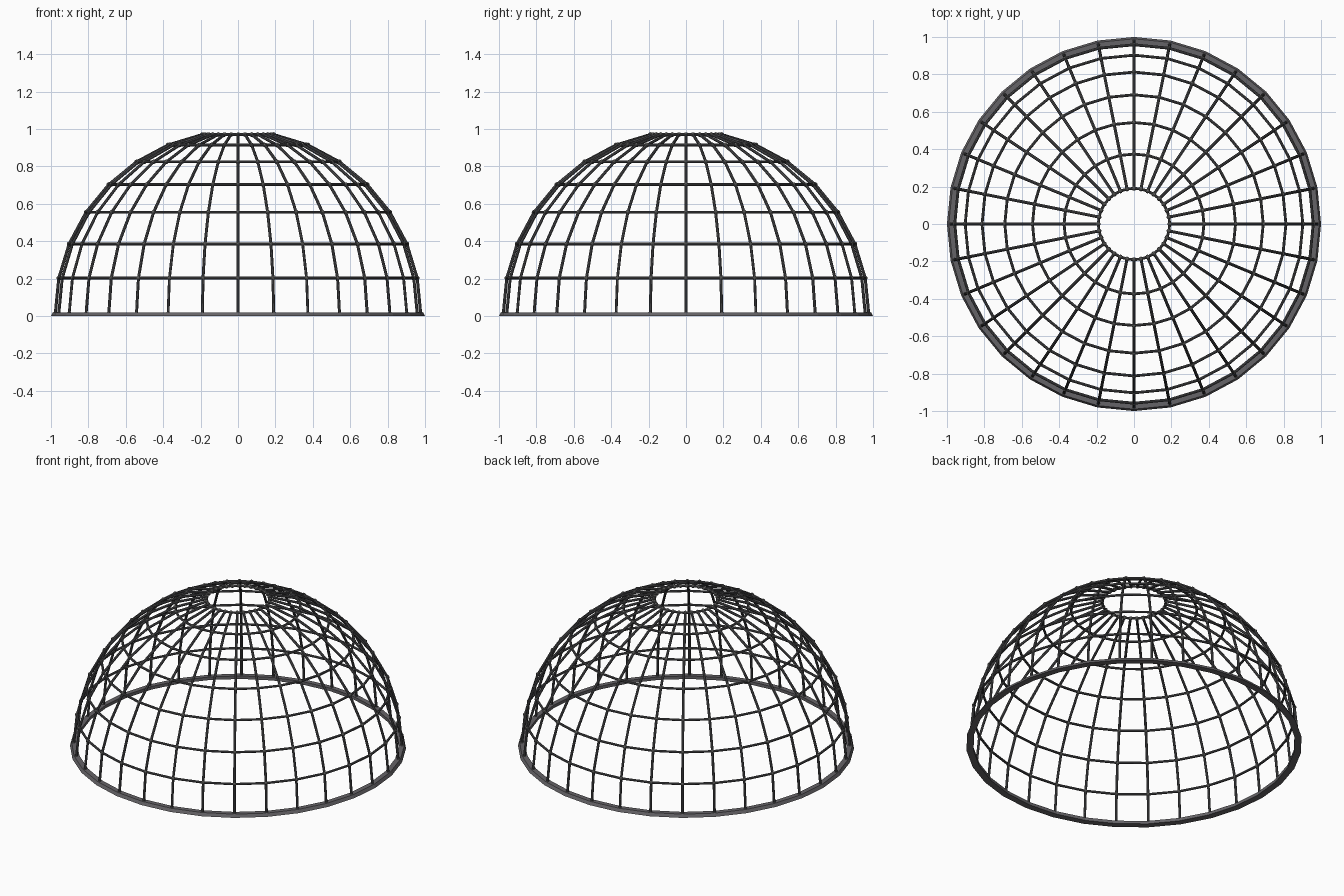
import bpy, bmesh, math
from mathutils import Vector, Matrix

if "Cube" in bpy.data.objects:
    bpy.data.objects.remove(bpy.data.objects["Cube"])

SIDES, LEVELS, STEP = 32, 8, math.radians(11.25)
RADIUS, BASE_Z = 0.977, 0.012


def material(name, colour):
    m = bpy.data.materials.new(name)
    m.diffuse_color = (*colour, 1)
    m.use_nodes = True
    m.node_tree.nodes["Principled BSDF"].inputs["Base Color"].default_value = m.diffuse_color
    return m


def finish(name, bm, mat):
    me = bpy.data.meshes.new(name)
    bmesh.ops.recalc_face_normals(bm, faces=bm.faces)
    bm.to_mesh(me)
    bm.free()
    me.materials.append(mat)
    ob = bpy.data.objects.new(name, me)
    bpy.context.collection.objects.link(ob)


def node(level, i):
    a, h = i * STEP, level * STEP
    return Vector((RADIUS * math.cos(h) * math.cos(a),
                   RADIUS * math.cos(h) * math.sin(a),
                   RADIUS * math.sin(h) + BASE_Z))


def bar(bm, a, b, r):
    d = b - a
    m = Matrix.Translation((a + b) / 2) @ d.to_track_quat('Z', 'Y').to_matrix().to_4x4()
    bmesh.ops.create_cone(bm, cap_ends=True, segments=8, radius1=r, radius2=r,
                          depth=d.length, matrix=m)


bar_mat = material("dark grey bars", (0.085, 0.085, 0.09))
joint_mat = material("grey joints", (0.12, 0.12, 0.115))
base_mat = material("grey base", (0.13, 0.125, 0.135))

# Upright ribs and level hoops
ribs, hoops, joints = bmesh.new(), bmesh.new(), bmesh.new()
for lv in range(LEVELS):
    for i in range(SIDES):
        p = node(lv, i)
        if lv < LEVELS - 1:
            bar(ribs, p, node(lv + 1, i), 0.008)
        if lv > 0:
            bar(hoops, p, node(lv, i + 1), 0.0075)
        # Round joint at each crossing
        bmesh.ops.create_icosphere(joints, subdivisions=2, radius=0.0125,
                                   matrix=Matrix.Translation(p))
finish("ribs", ribs, bar_mat)
finish("hoops", hoops, bar_mat)
finish("joints", joints, joint_mat)

# Flat base ring
ring = bmesh.new()
profile = [(0.958, 0), (1.0, 0), (0.99, 0.02), (0.958, 0.02)]
loops = [[ring.verts.new((r * math.cos(i * STEP), r * math.sin(i * STEP), z))
          for r, z in profile] for i in range(SIDES)]
for i in range(SIDES):
    a, b = loops[i], loops[(i + 1) % SIDES]
    for k in range(4):
        n = (k + 1) % 4
        ring.faces.new((a[k], a[n], b[n], b[k]))
finish("base_ring", ring, base_mat)
